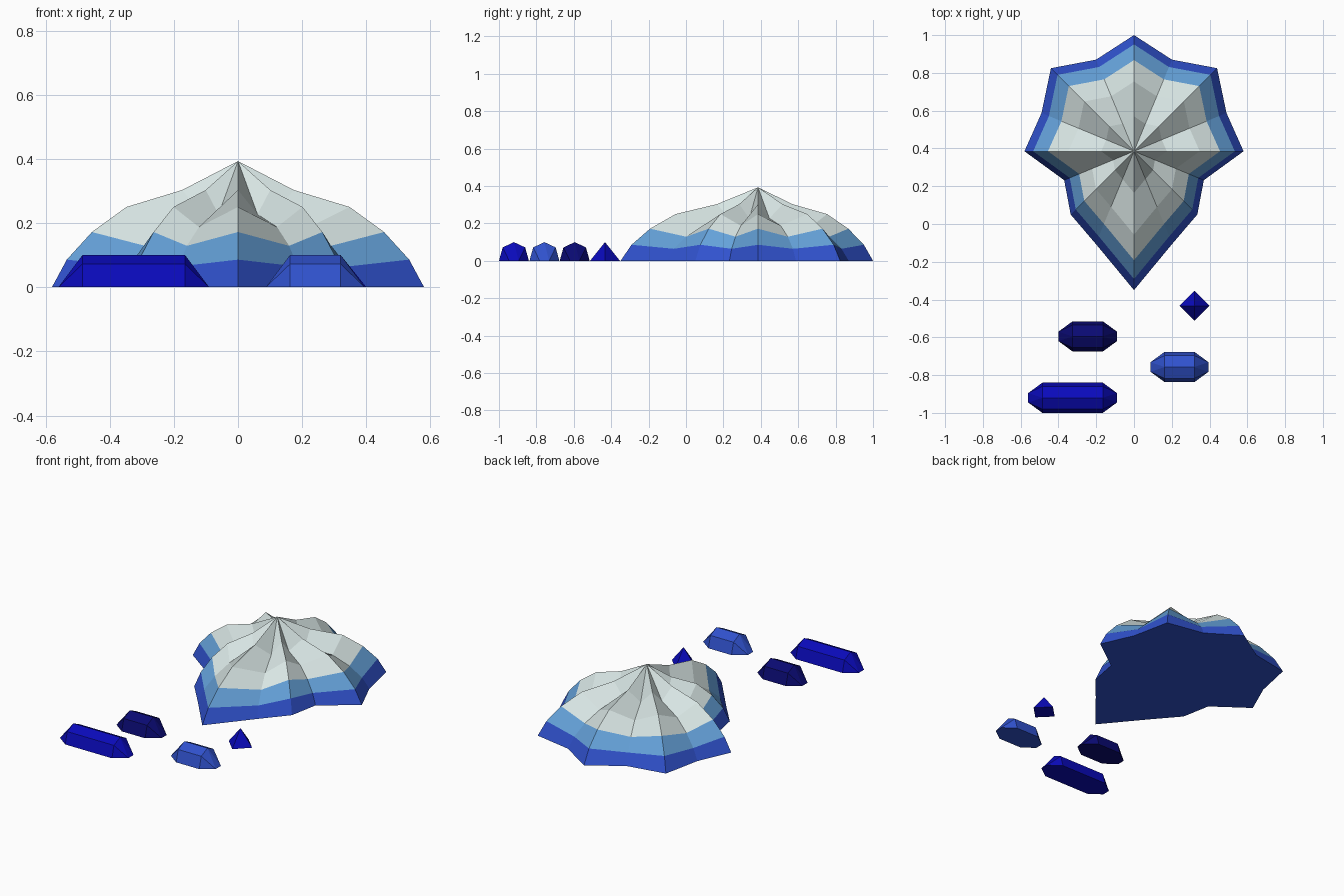
import bpy, bmesh, math

if "Cube" in bpy.data.objects:
    bpy.data.objects.remove(bpy.data.objects["Cube"])


def material(name, rgb):
    m = bpy.data.materials.new(name)
    m.diffuse_color = (*rgb, 1)
    m.use_nodes = True
    m.node_tree.nodes["Principled BSDF"].inputs["Base Color"].default_value = m.diffuse_color
    return m


royal = material("royal blue", (0.030, 0.085, 0.62))
sky = material("sky blue", (0.13, 0.36, 0.70))
pale = material("pale ice", (0.68, 0.78, 0.77))
deep = material("deep blue", (0.003, 0.003, 0.50))
navy = material("navy", (0.003, 0.003, 0.17))


def finish(name, bm, mats):
    bmesh.ops.recalc_face_normals(bm, faces=bm.faces[:])
    me = bpy.data.meshes.new(name)
    bm.to_mesh(me)
    bm.free()
    for m in mats:
        me.materials.append(m)
    ob = bpy.data.objects.new(name, me)
    bpy.context.collection.objects.link(ob)
    return ob


# Ridged shell: 16 spokes, alternating ridges and lower valleys
CY, APEX = 0.385, 0.393
half = [0.735, 0.53, 0.474, 0.40, 0.58, 0.53, 0.622, 0.525, 0.615]  # front to back
radii = half + half[-2:0:-1]
rings = [(1, 0), (0.92, 0.086), (0.785, 0.172), (0.60, 0.25), (0.30, 0.303)]
bm = bmesh.new()
grid = []
for scale, z in rings:
    row = []
    for i, r in enumerate(radii):
        a = -math.pi / 2 + i * math.pi / 8
        h = z * (0.75 if i % 2 else 1)
        row.append(bm.verts.new((r * scale * math.cos(a), CY + r * scale * math.sin(a), h)))
    grid.append(row)
top = bm.verts.new((0, CY, APEX))
bm.faces.new(grid[0][::-1])
for k in range(len(rings)):
    for i in range(16):
        j = (i + 1) % 16
        if k < len(rings) - 1:
            f = bm.faces.new((grid[k][i], grid[k][j], grid[k + 1][j], grid[k + 1][i]))
        else:
            f = bm.faces.new((grid[k][i], grid[k][j], top))
        f.material_index = min(k, 2)  # colour bands by ring
finish("ridged_shell", bm, [royal, sky, pale])


def hull(name, pts, mat):
    bm = bmesh.new()
    for p in pts:
        bm.verts.new(p)
    bmesh.ops.convex_hull(bm, input=bm.verts[:])
    bmesh.ops.dissolve_limit(bm, angle_limit=0.01, verts=bm.verts[:], edges=bm.edges[:])
    finish(name, bm, [mat])


# Long crystals lying along x with bevelled ends
def crystal(name, x0, x1, y, mat):
    section = [(-0.08, 0), (-0.06, 0.072), (0, 0.1), (0.06, 0.072), (0.08, 0)]
    pts = [(x, y + dy, z) for x in (x0 + 0.075, x1 - 0.075) for dy, z in section]
    pts += [(x, y + dy, 0) for x in (x0, x1) for dy in (-0.025, 0.025)]
    hull(name, pts, mat)


crystal("long_crystal", -0.56, -0.09, -0.92, deep)
crystal("dark_crystal", -0.40, -0.09, -0.595, navy)
crystal("light_crystal", 0.087, 0.395, -0.757, royal)

# Small four-sided crystal
hull("small_crystal", [(0.40, -0.433, 0), (0.24, -0.433, 0), (0.32, -0.353, 0),
                       (0.32, -0.513, 0), (0.32, -0.433, 0.1)], deep)
